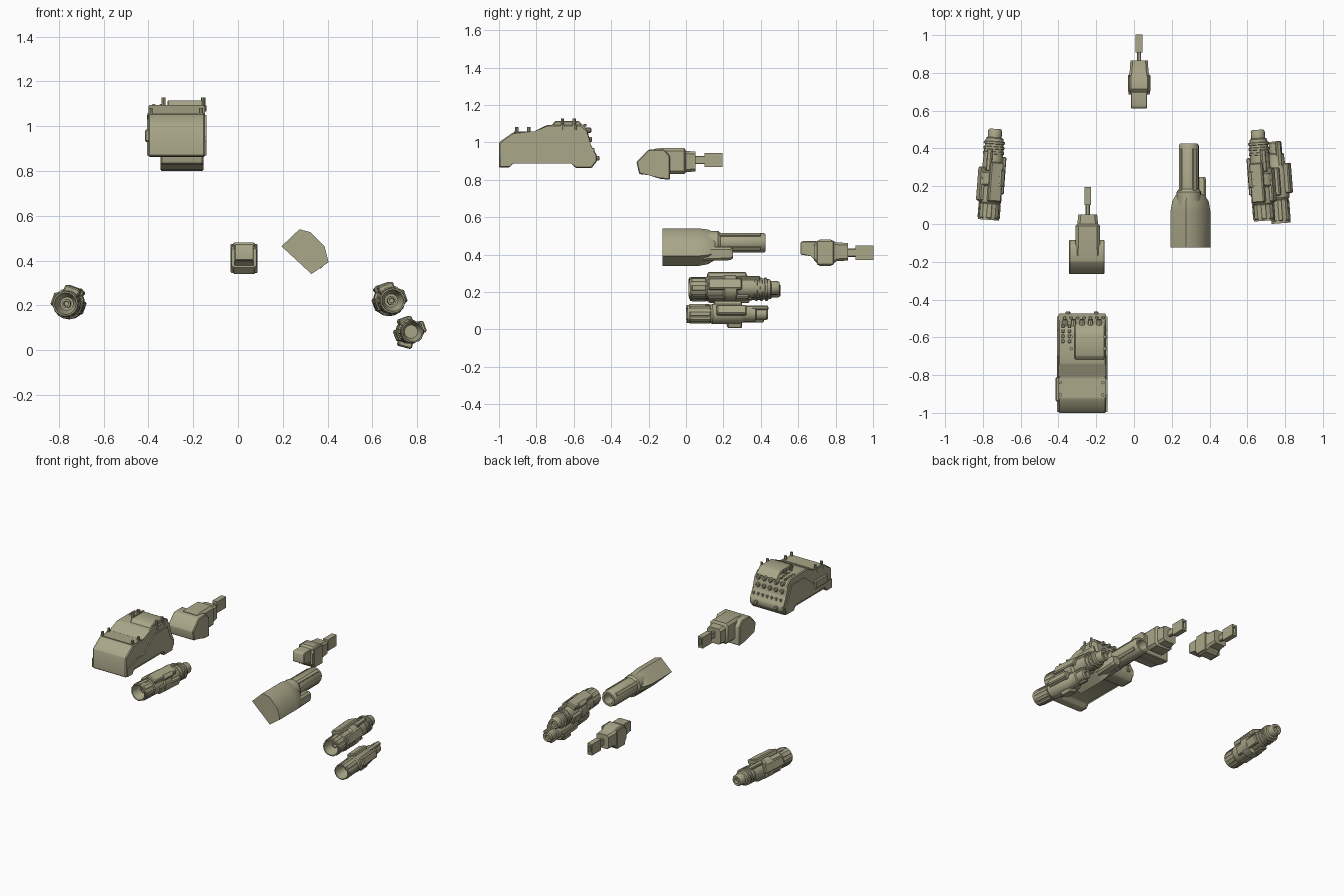
import bpy, bmesh, math
from mathutils import Matrix, Vector

olive = bpy.data.materials.new("olive drab")
olive.diffuse_color = (0.40, 0.385, 0.25, 1)
ID = Matrix.Identity(4)


def finish(name, bm, M=ID, bevel=0.0):
    if bevel:
        bmesh.ops.bevel(bm, geom=bm.edges[:], offset=bevel, segments=1, affect='EDGES', clamp_overlap=True)
    bm.transform(M)
    bmesh.ops.recalc_face_normals(bm, faces=bm.faces[:])
    me = bpy.data.meshes.new(name)
    bm.to_mesh(me)
    bm.free()
    me.materials.append(olive)
    for p in me.polygons:
        p.use_smooth = True
    me.set_sharp_from_angle(angle=math.radians(32))
    ob = bpy.data.objects.new(name, me)
    bpy.context.collection.objects.link(ob)
    return ob


def box(name, x, y, z, bevel=0.0, M=ID):
    """Box from three (low, high) ranges."""
    bm = bmesh.new()
    bmesh.ops.create_cube(bm, size=1)
    for v in bm.verts:
        v.co = [r[0] if c < 0 else r[1] for r, c in zip((x, y, z), v.co)]
    return finish(name, bm, M, bevel)


def loft(name, rings, M=ID, bevel=0.0):
    """Skin through rings of equal point counts, capped at both ends."""
    bm = bmesh.new()
    vs = [[bm.verts.new(p) for p in r] for r in rings]
    n = len(vs[0])
    for a, b in zip(vs, vs[1:]):
        for i in range(n):
            bm.faces.new((a[i], a[(i + 1) % n], b[(i + 1) % n], b[i]))
    bm.faces.new(vs[0])
    bm.faces.new(vs[-1])
    return finish(name, bm, M, bevel)


def side_prism(name, prof, x0, x1, M=ID, bevel=0.0):
    return loft(name, [[(x, y, z) for y, z in prof] for x in (x0, x1)], M, bevel)


def lathe(name, prof, n=16, M=ID, turn=0.0):
    """Turned part along y, profile of (y, radius)."""
    rings = [[(r * math.cos(turn + 2 * math.pi * i / n), y, r * math.sin(turn + 2 * math.pi * i / n))
              for i in range(n)] for y, r in prof]
    return loft(name, rings, M)


def chamfer_loft(name, sections, M=ID):
    """Eight sided blocks along y: (y, x half, z low, z high, corner cut)."""
    rings = []
    for y, w, lo, hi, c in sections:
        rings.append([(w, y, lo + c), (w, y, hi - c), (w - c, y, hi), (c - w, y, hi),
                      (-w, y, hi - c), (-w, y, lo + c), (c - w, y, lo), (w - c, y, lo)])
    return loft(name, rings, M)


def move(x, y=0, z=0):
    return Matrix.Translation((x, y, z))


# Armoured hull: stepped profile with a flared tail
hull = [(-1, .865), (-1, 1.0), (-.925, 1.053), (-.81, 1.053), (-.74, 1.094), (-.56, 1.094),
        (-.525, 1.06), (-.515, .985), (-.475, .93), (-.475, .90), (-.505, .862), (-.59, .862),
        (-.61, .893), (-.925, .893), (-.945, .865)]
side_prism("hull", hull, -.40, -.147, bevel=.006)
roof = [(-.735, 1.07), (-.70, 1.115), (-.575, 1.115), (-.53, 1.07)]
side_prism("hull_roof", roof, -.315, -.155, bevel=.005)
plate = [(-.995, .87), (-.995, .93), (-.93, .935), (-.90, .955), (-.82, .955), (-.70, 1.05),
         (-.56, 1.05), (-.53, .97), (-.49, .92), (-.51, .87), (-.585, .87), (-.605, .90),
         (-.92, .90), (-.94, .87)]
for s, x in (("left", -.40), ("right", -.147)):
    side_prism("hull_side_plate_" + s, plate, x - .007, x + .007)
box("hull_side_box", (-.416, -.38), (-.94, -.81), (.93, .985), .006)
box("hull_front_panel", (-.393, -.155), (-.915, -.82), (1.045, 1.058))

# Lifting posts with collars on the roof
posts = [(x, y, 1.05, 1.082) for x in (-.39, -.165) for y in (-.905, -.84)]
posts += [(x, y, 1.085, 1.128) for x in (-.332, -.155) for y in (-.66, -.597)]
up = Matrix.Rotation(math.pi / 2, 4, 'X')
for x, y, z0, z1 in posts:
    lathe("hull_post", [(-.02, .014), (.008, .014), (.008, .009), (z1 - z0, .009)], 8, move(x, y, z0) @ up)

# Studs on the tail and rivets on its flare
for r, z in enumerate((1.065, 1.015)):
    for i in range(5):
        lathe("tail_stud", [(-.02, .014), (.008, .014), (.014, .009)], 8,
              move(-.365 + .045 * i, -.52 + .004 * r, z))
for i in range(7):
    box("tail_rivet", (-.375 + .034 * i, -.359 + .034 * i), (-.51, -.49), (.95, .969), .003)
for x in (-.35, -.20):
    lathe("tail_plug", [(-.02, .013), (.008, .013), (.012, .009)], 8, move(x, -.475, .915))
for ix in range(2):
    for iy in range(4):
        box("roof_rivet", (-.385 + .035 * ix, -.368 + .035 * ix), (-.63 + .027 * iy, -.612 + .027 * iy),
            (1.085, 1.098), .003)


# Socket arms: stem and flat peg shared by both
def peg(tag, x, y, z):
    box(tag + "_stem", (x - .011, x + .011), (y - .01, y + .05), (z - .022, z + .022), .004)
    frame = [(x + sx * .018, z + sz * .038) for sx, sz in ((-1, -1), (1, -1), (1, 1), (-1, 1))]
    inner = [(x + sx * .009, z + sz * .024) for sx, sz in ((-1, -1), (1, -1), (1, 1), (-1, 1))]
    loft(tag + "_peg", [[(a, yy, c) for a, c in f] for yy, f in
                        ((y + .045, frame), (y + .14, frame), (y + .14, inner), (y + .11, inner))])


pod = [(-.265, .895), (-.20, .962), (-.115, .962), (-.085, .925), (-.085, .80), (-.14, .805), (-.20, .83), (-.25, .83)]
side_prism("large_arm_pod", pod, -.345, -.155, bevel=.005)
chamfer_loft("large_arm_body", [(-.17, .064, .85, .965, .012), (-.13, .066, .83, .97, .016),
                                (-.01, .066, .83, .97, .016), (.0, .055, .84, .955, .014),
                                (.05, .05, .845, .95, .014)], move(-.245))
peg("large_arm", -.245, .055, .906)

wedge = [(.612, .40), (.612, .465), (.625, .472), (.70, .472), (.73, .35), (.70, .36), (.67, .395)]
side_prism("small_arm_head", wedge, -.016, .070, bevel=.004)
chamfer_loft("small_arm_body", [(.685, .056, .37, .455, .01), (.715, .058, .34, .48, .014),
                                (.775, .058, .34, .48, .014), (.805, .05, .365, .465, .012),
                                (.865, .046, .368, .462, .012)], move(.027))
for x in (-.033, .075):
    box("small_arm_cheek", (x, x + .012), (.70, .79), (.345, .475), .004)
peg("small_arm", .027, .862, .41)

# Cannon: skewed six sided housing, round barrel with a bore
outline = [(.194, .464), (.274, .54), (.324, .527), (.386, .464), (.404, .393), (.328, .34)]
rings = []
for y, k in ((-.125, 1), (.07, 1), (.12, .92), (.155, .72)):
    rings.append([(.295 + (x - .295) * k, y, .455 + (z - .455) * k) for x, z in outline])
loft("cannon_housing", rings)
gun = move(.29, 0, .463)
lathe("cannon_barrel", [(.10, .064), (.17, .064), (.185, .053), (.415, .053), (.425, .047),
                        (.425, .034), (.36, .030)], 20, gun)
for a in (35, 125, 215, 305):
    box("cannon_rib", (-.012, .012), (.13, .40), (.048, .058), .003, gun @ Matrix.Rotation(math.radians(a), 4, 'Y'))
chamfer_loft("cannon_side_tube", [(.09, .032, .365, .44, .012), (.235, .032, .37, .44, .012),
                                  (.25, .026, .378, .432, .012)], move(.350))


# Thrusters: hollow nozzle, clamp ring, nose and bolted plates
def plates(tag, M, items):
    for ang, w, y0, y1, r0, r1 in items:
        box(tag + "_plate", (-w, w), (y0, y1), (r0, r1), .006, M @ Matrix.Rotation(math.radians(ang), 4, 'Y'))


def thruster(tag, M):
    lathe(tag + "_shell", [(.11, .030), (.09, .038), (.022, .049), (.022, .056), (.108, .055), (.115, .060),
                           (.20, .060), (.21, .070), (.27, .070), (.28, .054), (.40, .051), (.455, .046),
                           (.46, .037), (.495, .037), (.505, .031), (.505, .018), (.485, .017)], 16, M)
    lathe(tag + "_inner_jet", [(.12, .02), (.07, .02), (.07, .012), (.09, .01)], 12, M)
    for i in range(8):
        plates(tag + "_petal", M, [(i * 45, .016, .03, .11, .050, .059)])
    plates(tag, M, [(20, .036, .12, .33, .045, .078), (-70, .030, .12, .30, .045, .070),
                    (110, .030, .16, .36, .040, .066), (200, .026, .12, .34, .045, .064),
                    (45, .018, .20, .29, .05, .084), (-20, .014, .28, .40, .04, .066)])
    for i in range(3):
        lathe(tag + "_band", [(.37 + .027 * i, .05), (.372 + .027 * i, .056), (.383 + .027 * i, .056),
                              (.385 + .027 * i, .05)], 16, M)


tilt = Matrix.Rotation(-.075, 4, 'Z')
mirror = Matrix.Scale(-1, 4, Vector((1, 0, 0)))
thruster("left_thruster", move(-.772, 0, .208) @ tilt)
thruster("right_thruster", mirror @ move(-.692, -.005, .222) @ tilt)

# Small thruster under the right one
small = mirror @ move(-.779, 0, .083) @ tilt
lathe("small_thruster_shell", [(.09, .030), (.075, .036), (.004, .044), (.004, .050), (.13, .048), (.14, .055),
                               (.29, .055), (.31, .045), (.37, .042), (.375, .034), (.43, .034), (.438, .028),
                               (.438, .016), (.42, .015)], 14, small)
for i in range(8):
    plates("small_thruster_petal", small, [(i * 45, .014, .015, .13, .042, .052)])
plates("small_thruster", small, [(20, .030, .15, .30, .04, .066), (-70, .026, .16, .32, .04, .073),
                                 (165, .032, .22, .30, .04, .072), (110, .026, .15, .33, .04, .060),
                                 (-25, .014, .28, .44, .025, .046), (155, .014, .30, .42, .025, .046)])
